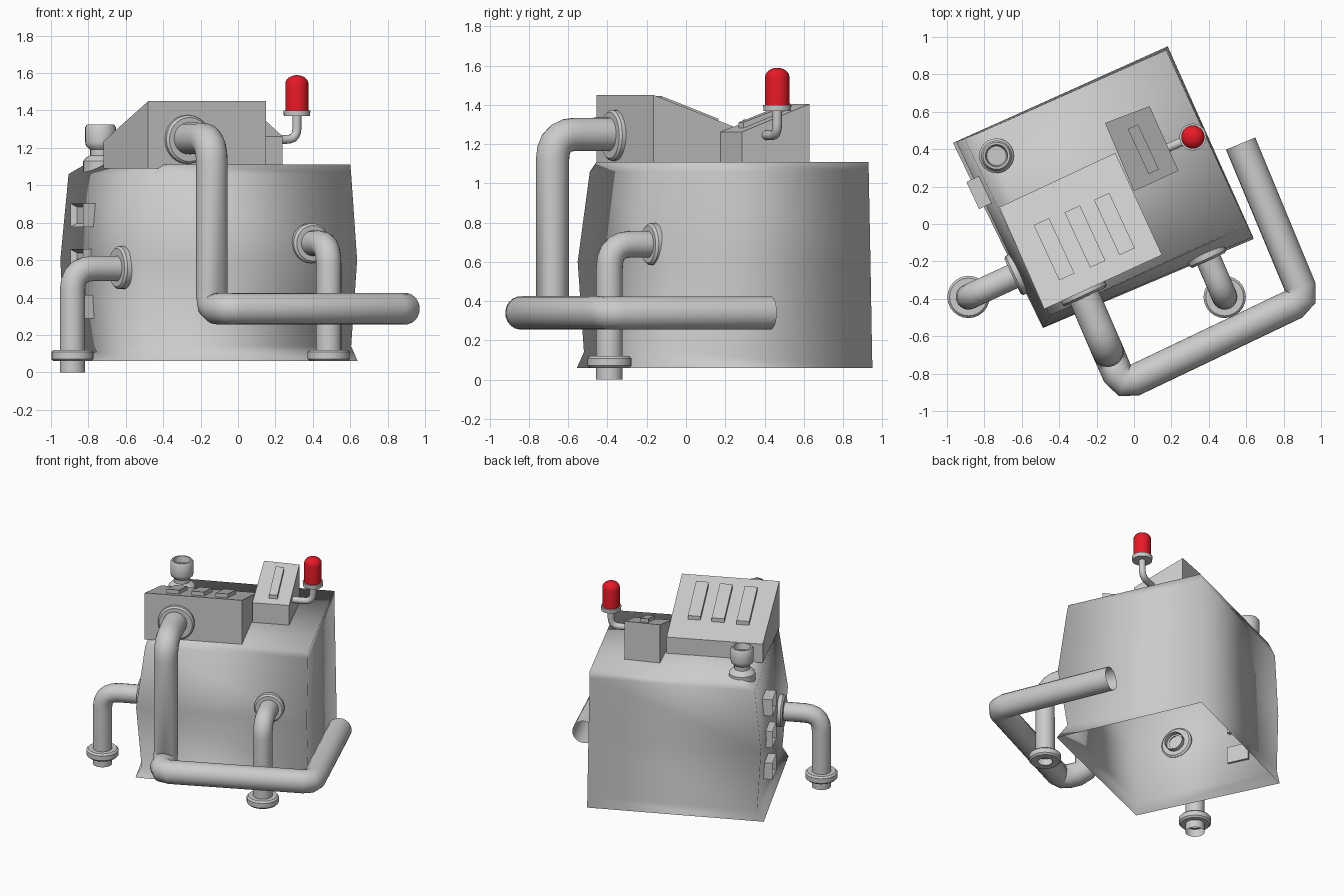
import bpy, bmesh, math
from mathutils import Vector, Matrix

if "Cube" in bpy.data.objects:
    bpy.data.objects.remove(bpy.data.objects["Cube"])

A = math.radians(24.8)                      # heading of the whole machine
U = Vector((math.cos(A), math.sin(A), 0))   # along the front
V = Vector((-math.sin(A), math.cos(A), 0))  # front to back
Z = Vector((0, 0, 1))


def mesh_obj(name, verts, faces, smooth=None):
    me = bpy.data.meshes.new(name)
    me.from_pydata([tuple(v) for v in verts], [], faces)
    bm = bmesh.new()
    bm.from_mesh(me)
    bmesh.ops.recalc_face_normals(bm, faces=bm.faces)
    bm.to_mesh(me)
    bm.free()
    ob = bpy.data.objects.new(name, me)
    bpy.context.collection.objects.link(ob)
    if smooth is not None:
        bpy.ops.object.select_all(action='DESELECT')
        ob.select_set(True)
        bpy.context.view_layer.objects.active = ob
        bpy.ops.object.shade_smooth_by_angle(angle=math.radians(smooth))
    return ob


def prism(name, top, bottom):
    f = [(0, 1, 2, 3), (4, 7, 6, 5)]
    f += [(i, i + 4, (i + 1) % 4 + 4, (i + 1) % 4) for i in range(4)]
    return mesh_obj(name, list(top) + list(bottom), f)


def lathe(name, origin, axis, profile, n=24):
    """Revolve (radius, height) points around an axis; zero radius closes the end."""
    rot = Vector(axis).to_track_quat('Z', 'Y')
    verts, faces = [], []
    for r, h in profile:
        for k in range(n):
            t = 2 * math.pi * k / n
            p = Vector((r * math.cos(t), r * math.sin(t), h))
            verts.append(Vector(origin) + rot @ p)
    for j in range(len(profile) - 1):
        for k in range(n):
            m = (k + 1) % n
            faces.append((j * n + k, j * n + m, j * n + n + m, j * n + n + k))
    ob = mesh_obj(name, verts, faces)
    bm = bmesh.new()
    bm.from_mesh(ob.data)
    bmesh.ops.remove_doubles(bm, verts=bm.verts, dist=1e-5)
    bmesh.ops.recalc_face_normals(bm, faces=bm.faces)
    bm.to_mesh(ob.data)
    bm.free()
    bpy.ops.object.select_all(action='DESELECT')
    ob.select_set(True)
    bpy.context.view_layer.objects.active = ob
    bpy.ops.object.shade_smooth_by_angle(angle=math.radians(40))
    return ob


def flange(name, origin, axis, r, t, bore):
    b = 0.012
    return lathe(name, origin, axis, [(bore, 0), (r - b, 0), (r, b), (r, t - b),
                                      (r - b, t), (bore, t)])


def tube(name, pts, fillets, radius, n=20):
    """Open pipe along a polyline with rounded elbows."""
    pts = [Vector(p) for p in pts]
    path = [pts[0]]
    for i in range(1, len(pts) - 1):
        p, (f, segs) = pts[i], fillets[i - 1]
        a = p + (pts[i - 1] - p).normalized() * f
        b = p + (pts[i + 1] - p).normalized() * f
        for k in range(segs + 1):
            t = k / segs
            path.append(a * (1 - t) ** 2 + p * 2 * t * (1 - t) + b * t * t)
    path.append(pts[-1])
    verts, faces = [], []
    d = (path[1] - path[0]).normalized()
    side = d.orthogonal().normalized()
    for i, p in enumerate(path):
        d_in = (p - path[i - 1]).normalized() if i else d
        d_out = (path[i + 1] - p).normalized() if i < len(path) - 1 else d_in
        t = (d_in + d_out).normalized()
        side = (side - t * side.dot(t)).normalized()
        up = t.cross(side)
        for k in range(n):
            a = 2 * math.pi * k / n
            verts.append(p + (side * math.cos(a) + up * math.sin(a)) * radius)
    for i in range(len(path) - 1):
        for k in range(n):
            m = (k + 1) % n
            faces.append((i * n + k, i * n + m, i * n + n + m, i * n + n + k))
    return mesh_obj(name, verts, faces, 50)


# Body: open-bottomed shell, left and front walls bulge and flare (left, back, right, front corners)
levels = [
    (0.06, (-.968, .433), (.18, .95), (.64, -.08), (-.487, -.556)),
    (0.14, (-.925, .453), (.18, .948), (.605, -.005), (-.46, -.52)),
    (0.60, (-.95, .44), (.176, .94), (.637, -.07), (-.485, -.552)),
    (1.06, (-.906, .456), (.172, .931), (.605, -.01), (-.45, -.49)),
    (1.11, (-.82, .49), (.172, .93), (.60, 0), (-.377, -.456)),
]
verts = [(x, y, l[0]) for l in levels for x, y in l[1:]]
faces = [(16, 17, 18, 19)]
for j in range(4):
    for i in range(4):
        m = (i + 1) % 4
        faces.append((4 * j + i, 4 * j + m, 4 * j + 4 + m, 4 * j + 4 + i))
body = mesh_obj("body_shell", verts, faces)
body.data.polygons.foreach_set("use_smooth", [True] * len(body.data.polygons))


# Sloped control consoles with raised bars
def console(name, quad, z_front, z_back, bars, size):
    front = Vector((*quad[0], 0))
    depth = (Vector((*quad[3], 0)) - front).dot(V)

    def height(p):
        return z_front + (z_back - z_front) * (p - front).dot(V) / depth
    zs = (z_front, z_front, z_back, z_back)
    prism(name, [Vector((x, y, z)) for (x, y), z in zip(quad, zs)],
          [Vector((x, y, 1.09)) for x, y in quad])
    for i, c in enumerate(bars):
        c = Vector((*c, 0))
        q = [c + U * (su * size[0] / 2) + V * (sv * size[1] / 2)
             for su, sv in ((-1, -1), (1, -1), (1, 1), (-1, 1))]
        prism(f"{name}_bar_{i + 1}", [p + Z * (height(p) + .03) for p in q],
              [p + Z * (height(p) - .02) for p in q])


console("main_console", [(-.48, -.455), (.15, -.165), (-.10, .38), (-.72, .09)],
        1.45, 1.235, [(-.427, -.135), (-.262, -.067), (-.105, .0)], (.09, .325))
console("side_console", [(0, .175), (.238, .285), (.083, .63), (-.155, .54)],
        1.262, 1.405, [(.05, .40)], (.06, .265))

# Large pipe: out of the console, down and around the right side
tube("large_pipe", [(-.30, -.31, 1.25), (-.14, -.68, 1.25), (-.14, -.68, .34),
                    (-.06, -.865, .34), (.915, -.40, .34), (.57, .43, .34)],
     [(.13, 5), (.07, 2), (.07, 2), (.07, 2)], .085)
flange("large_pipe_flange", Vector((-.285, -.335, 1.245)), -V, .13, .06, .07)

# Two smaller drain pipes
tube("left_pipe", [(-.56, -.24, .555), (-.885, -.39, .555), (-.885, -.39, 0)],
     [(.12, 5)], .068)
flange("left_pipe_flange", Vector((-.595, -.255, .56)), -U, .115, .06, .05)
flange("left_pipe_foot", (-.885, -.39, .06), Z, .113, .06, .05)
tube("front_pipe", [(.36, -.10, .69), (.485, -.39, .69), (.485, -.39, .06)],
     [(.12, 5)], .068)
flange("front_pipe_flange", Vector((.375, -.14, .69)), -V, .107, .06, .05)
flange("front_pipe_foot", (.485, -.39, .06), Z, .113, .06, .05)

# Vent on the top left
lathe("vent", (-.735, .365, 0), Z,
      [(.093, 1.07), (.093, 1.13), (.075, 1.15), (.055, 1.16), (.055, 1.19), (.078, 1.21),
       (.082, 1.23), (.082, 1.31), (.072, 1.325), (.06, 1.325), (.052, 1.28), (0, 1.28)])

# Warning lamp on a bent stem
tube("lamp_stem", [(.14, .39, 1.245), (.315, .465, 1.245), (.315, .465, 1.38)],
     [(.06, 5)], .024, 12)
lathe("lamp_base", (.315, .465, 1.37), Z, [(0, 0), (.07, 0), (.072, .03), (0, .03)])
dome = [(.062 * math.cos(a), .145 + .047 * math.sin(a))
        for a in (math.pi / 2 * k / 6 for k in range(6))]
lamp = lathe("lamp", (.315, .465, 1.397), Z, [(0, 0), (.062, 0)] + dome + [(0, .192)])
red = bpy.data.materials.new("lamp_red")
red.diffuse_color = (.8, .01, .02, 1)
red.use_nodes = True
red.node_tree.nodes["Principled BSDF"].inputs["Base Color"].default_value = red.diffuse_color
lamp.data.materials.append(red)

# Three framed latches on the left wall
W = (Vector((-.485, -.552, 0)) - Vector((-.95, .44, 0))).normalized()
N = W.cross(Z)
N = N if N.x < 0 else -N
for i, z in enumerate((.84, .595, .35)):
    c = Vector((-.835, .165, z))
    corners = [W * (a * .08) + Z * (b * .063) for a, b in ((-1, -1), (1, -1), (1, 1), (-1, 1))]
    ob = prism(f"latch_{i + 1}", [c + q + N * .03 for q in corners],
               [c + q - N * .05 for q in corners])
    bm = bmesh.new()
    bm.from_mesh(ob.data)
    bm.faces.ensure_lookup_table()
    outer = max(bm.faces, key=lambda f: f.normal.dot(N))
    bmesh.ops.inset_region(bm, faces=[outer], thickness=.028, depth=0)
    bmesh.ops.translate(bm, verts=outer.verts, vec=-N * .03)
    bm.to_mesh(ob.data)
    bm.free()
